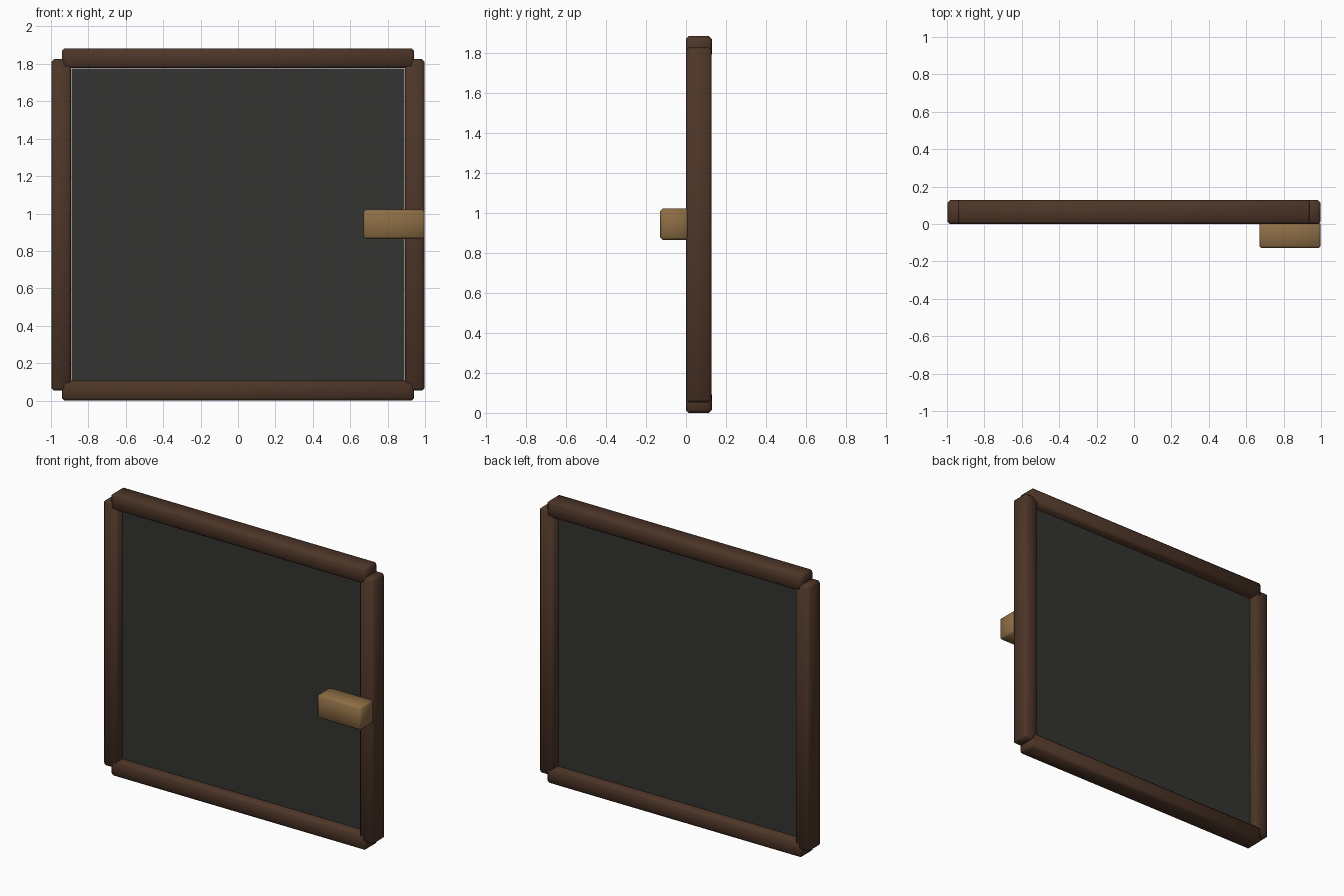
import bpy

if "Cube" in bpy.data.objects:
    bpy.data.objects.remove(bpy.data.objects["Cube"])


def material(name, color):
    m = bpy.data.materials.new(name)
    m.diffuse_color = color
    m.use_nodes = True
    m.node_tree.nodes["Principled BSDF"].inputs["Base Color"].default_value = m.diffuse_color
    return m


DARK_WOOD = material("dark_wood", (0.075, 0.036, 0.021, 1))
LIGHT_WOOD = material("light_wood", (0.27, 0.155, 0.06, 1))
SLATE = material("slate", (0.034, 0.034, 0.032, 1))


def box(name, lo, hi, mat, bevel=0.0):
    """Box between two corners, with softened edges."""
    center = [(a + b) / 2 for a, b in zip(lo, hi)]
    bpy.ops.mesh.primitive_cube_add(size=1, location=center)
    ob = bpy.context.object
    ob.name = name
    ob.scale = [b - a for a, b in zip(lo, hi)]
    bpy.ops.object.transform_apply(location=False, rotation=False, scale=True)
    ob.data.materials.append(mat)
    if bevel:
        mod = ob.modifiers.new("soft_edges", "BEVEL")
        mod.width = bevel
        mod.segments = 1
        bpy.ops.object.modifier_apply(modifier=mod.name)
        bpy.ops.object.shade_smooth()
    return ob


# Frame posts, each ending halfway into the rails
for side, x in (("left", -0.945), ("right", 0.945)):
    box(side + "_post", (x - 0.053, 0.0, 0.06), (x + 0.053, 0.128, 1.832),
        DARK_WOOD, 0.014)

# Frame rails
for side, z in (("bottom", 0.06), ("top", 1.837)):
    box(side + "_rail", (-0.942, -0.001, z - 0.053), (0.942, 0.129, z + 0.053),
        DARK_WOOD, 0.014)

# Thin pane set in the middle of the frame
box("pane", (-0.889, 0.053, 0.113), (0.889, 0.075, 1.782), SLATE)

# Handle block on the front of the right post
box("handle", (0.67, -0.129, 0.872), (0.998, 0.012, 1.028), LIGHT_WOOD, 0.012)

# Settle the model exactly on the ground
bpy.context.view_layer.update()
low = min((ob.matrix_world @ v.co).z for ob in bpy.data.objects for v in ob.data.vertices)
for ob in bpy.data.objects:
    ob.location.z -= low
